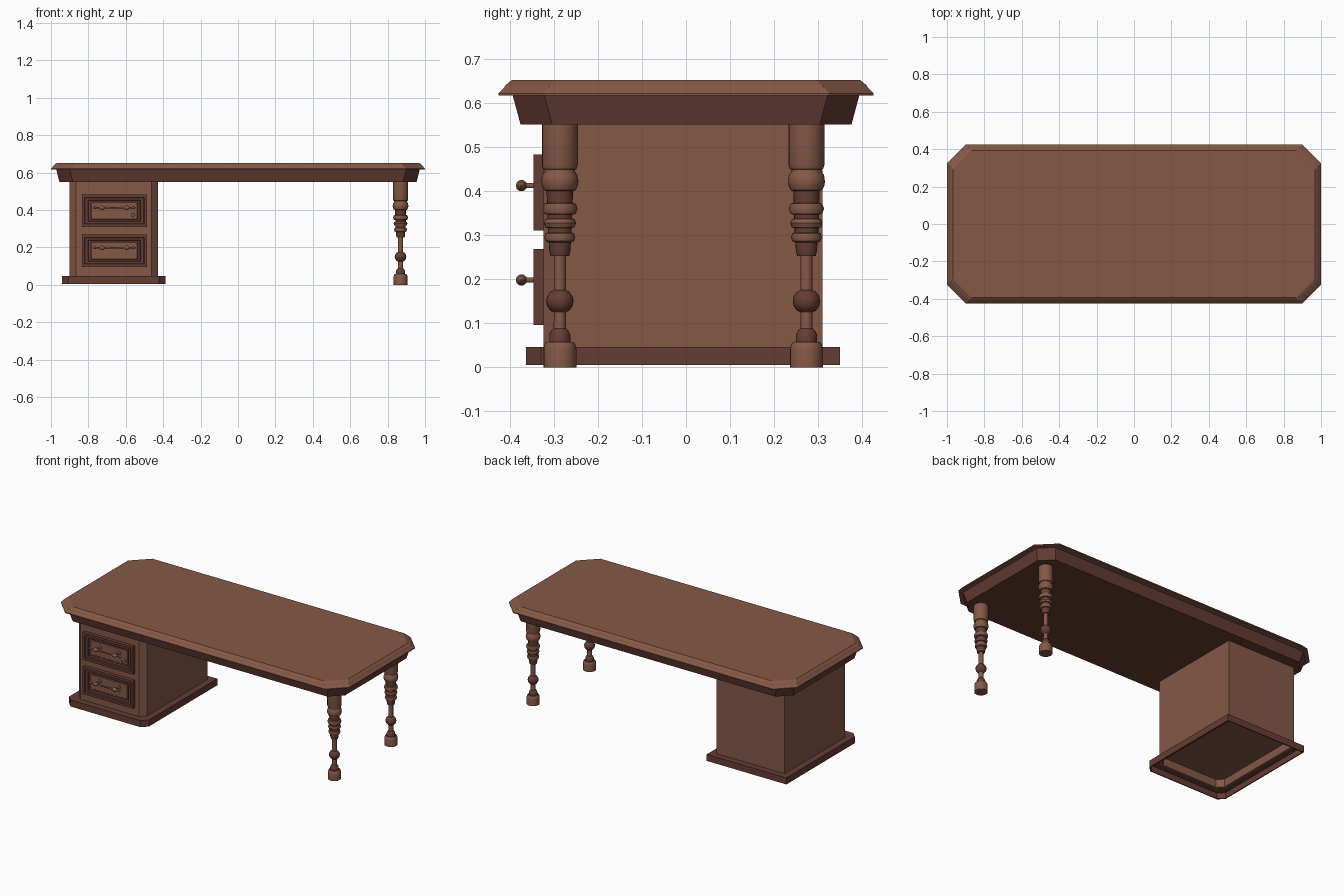
import bpy, bmesh
from math import cos, sin, pi, radians
from mathutils import Vector

if "Cube" in bpy.data.objects:
    bpy.data.objects.remove(bpy.data.objects["Cube"])


def material(name, rgb):
    m = bpy.data.materials.new(name)
    m.diffuse_color = (*rgb, 1)
    m.use_nodes = True
    m.node_tree.nodes["Principled BSDF"].inputs["Base Color"].default_value = m.diffuse_color
    return m


BROWN = material("brown_wood", (0.235, 0.098, 0.062))
DARK = material("dark_red_wood", (0.13, 0.046, 0.034))


def loft(name, rings, mat=BROWN, bands=(), caps=True, closed=False, smooth=False):
    """Skin a list of point loops; bands lists the strips that use dark wood."""
    bm = bmesh.new()
    vs = [[bm.verts.new(p) for p in r] for r in rings]
    n = len(vs[0])
    for i in range(len(vs) if closed else len(vs) - 1):
        a, b = vs[i], vs[(i + 1) % len(vs)]
        for j in range(n):
            k = (j + 1) % n
            f = bm.faces.new((a[j], a[k], b[k], b[j]))
            f.material_index = 1 if i in bands else 0
    if caps and not closed:
        bm.faces.new(vs[0])
        bm.faces.new(vs[-1])
    bmesh.ops.recalc_face_normals(bm, faces=bm.faces)
    me = bpy.data.meshes.new(name)
    bm.to_mesh(me)
    bm.free()
    me.materials.append(mat)
    me.materials.append(DARK)
    ob = bpy.data.objects.new(name, me)
    bpy.context.collection.objects.link(ob)
    if smooth:
        bpy.ops.object.select_all(action='DESELECT')
        ob.select_set(True)
        bpy.context.view_layer.objects.active = ob
        bpy.ops.object.shade_smooth_by_angle(angle=radians(40))
    return ob


def octagon(x, y, c, z):
    return [(x - c, -y, z), (x, -y + c, z), (x, y - c, z), (x - c, y, z),
            (-x + c, y, z), (-x, y - c, z), (-x, -y + c, z), (-x + c, -y, z)]


def footprint(grow, z, c=0.034):
    """Pedestal outline: front corners cut, back corners square."""
    x0, x1, y0, y1 = -0.90 - grow, -0.428 + grow, -0.323 - grow, 0.309 + grow
    return [(x0 + c, y0, z), (x1 - c, y0, z), (x1, y0 + c, z),
            (x1, y1, z), (x0, y1, z), (x0, y0 + c, z)]


def rect(cx, cz, hx, hz, y):
    return [(cx - hx, y, cz - hz), (cx + hx, y, cz - hz),
            (cx + hx, y, cz + hz), (cx - hx, y, cz + hz)]


def lathe(name, profile, origin, axis='Z', sides=20, **kw):
    """Turn (radius, distance) points around an axis."""
    o = Vector(origin)
    rings = []
    for r, d in profile:
        ring = []
        for k in range(sides):
            u, v = r * cos(2 * pi * k / sides), r * sin(2 * pi * k / sides)
            p = {'Z': (u, v, d), 'Y': (u, d, v), 'X': (d, u, v)}[axis]
            ring.append(o + Vector(p))
        rings.append(ring)
    return loft(name, rings, smooth=True, **kw)


# Table top with stepped bevelled edge
loft("table_top", [octagon(1 - d, 0.425 - d, 0.1, z) for d, z in
                   [(0, 0.616), (0, 0.621), (0.014, 0.636), (0.015, 0.639), (0.031, 0.652)]])

# Sloping apron under the top
loft("apron", [octagon(0.955, 0.375, 0.072, 0.55), octagon(0.972, 0.393, 0.072, 0.617)], DARK)

# Drawer pedestal, recessed underneath
loft("pedestal", [footprint(-0.012, 0.09), footprint(-0.012, 0.04),
                  footprint(0, 0.04), footprint(0, 0.552)])

# Hollow plinth around the pedestal foot
loft("plinth", [footprint(0.04, 0.005), footprint(0.04, 0.046), footprint(-0.005, 0.046),
                footprint(-0.005, 0.041), footprint(0.034, 0.041), footprint(0.034, 0.005)],
     DARK, closed=True)

# Drawers: raised frame, sunken field, bar handle on two posts
DX = -0.661
bar = [(0.002, -0.114), (0.009, -0.104), (0.003, -0.092), (0.004, -0.082), (0.010, -0.076),
       (0.013, -0.066), (0.010, -0.056), (0.004, -0.050), (0.006, -0.040), (0.0045, -0.02)]
bar += [(r, -d) for r, d in reversed(bar)]
for label, cz, hz in (("lower", 0.182, 0.086), ("upper", 0.396, 0.086)):
    loft(label + "_drawer_front", [
        rect(DX, cz, 0.174, hz, -0.318), rect(DX, cz, 0.174, hz, -0.346),
        rect(DX, cz, 0.160, hz - 0.014, -0.346), rect(DX, cz, 0.156, hz - 0.018, -0.341),
        rect(DX, cz, 0.140, hz - 0.029, -0.341), rect(DX, cz, 0.138, hz - 0.031, -0.327),
        rect(DX, cz, 0.126, hz - 0.040, -0.327), rect(DX, cz, 0.122, hz - 0.043, -0.331)],
        BROWN, bands=range(6))
    hz_pos = cz + 0.016
    lathe(label + "_handle_bar", bar, (DX, -0.373, hz_pos), 'X', 10)
    for s in (-1, 1):
        lathe(label + "_handle_post",
              [(0.013, -0.329), (0.013, -0.335), (0.006, -0.339), (0.006, -0.370)],
              (DX + s * 0.066, 0, hz_pos), 'Y', 10)

# Keyhole plate on the upper drawer
lathe("keyhole_plate", [(0.014, -0.329), (0.014, -0.334), (0.009, -0.337), (0.008, -0.334)],
      (-0.562, 0, 0.374), 'Y', 14)

# Turned legs at the right end: (radius, height)
leg = [(.0375, 0), (.0375, .042), (.035, .052), (.030, .058), (.024, .058), (.024, .074),
       (.019, .084), (.014, .088), (.0135, .125), (.021, .128), (.029, .139), (.031, .150),
       (.029, .161), (.021, .172), (.0135, .175), (.0135, .252), (.021, .252), (.024, .266),
       (.025, .283), (.032, .286), (.035, .295), (.032, .304), (.027, .306), (.027, .316),
       (.033, .317), (.037, .327), (.033, .336), (.028, .338), (.028, .346), (.036, .348),
       (.040, .360), (.036, .371), (.029, .373), (.030, .400), (.036, .402), (.041, .413),
       (.042, .422), (.040, .436), (.034, .444), (.034, .448), (.038, .450), (.041, .460),
       (.041, .553)]
dark_bands = [3, 4, 5, 6, 9, 10, 11, 12, 13, 15, 16, 17, 22, 27, 32]
for label, y in (("front", -0.286), ("back", 0.273)):
    lathe(label + "_leg", leg, (0.869, y, 0), bands=dark_bands)
